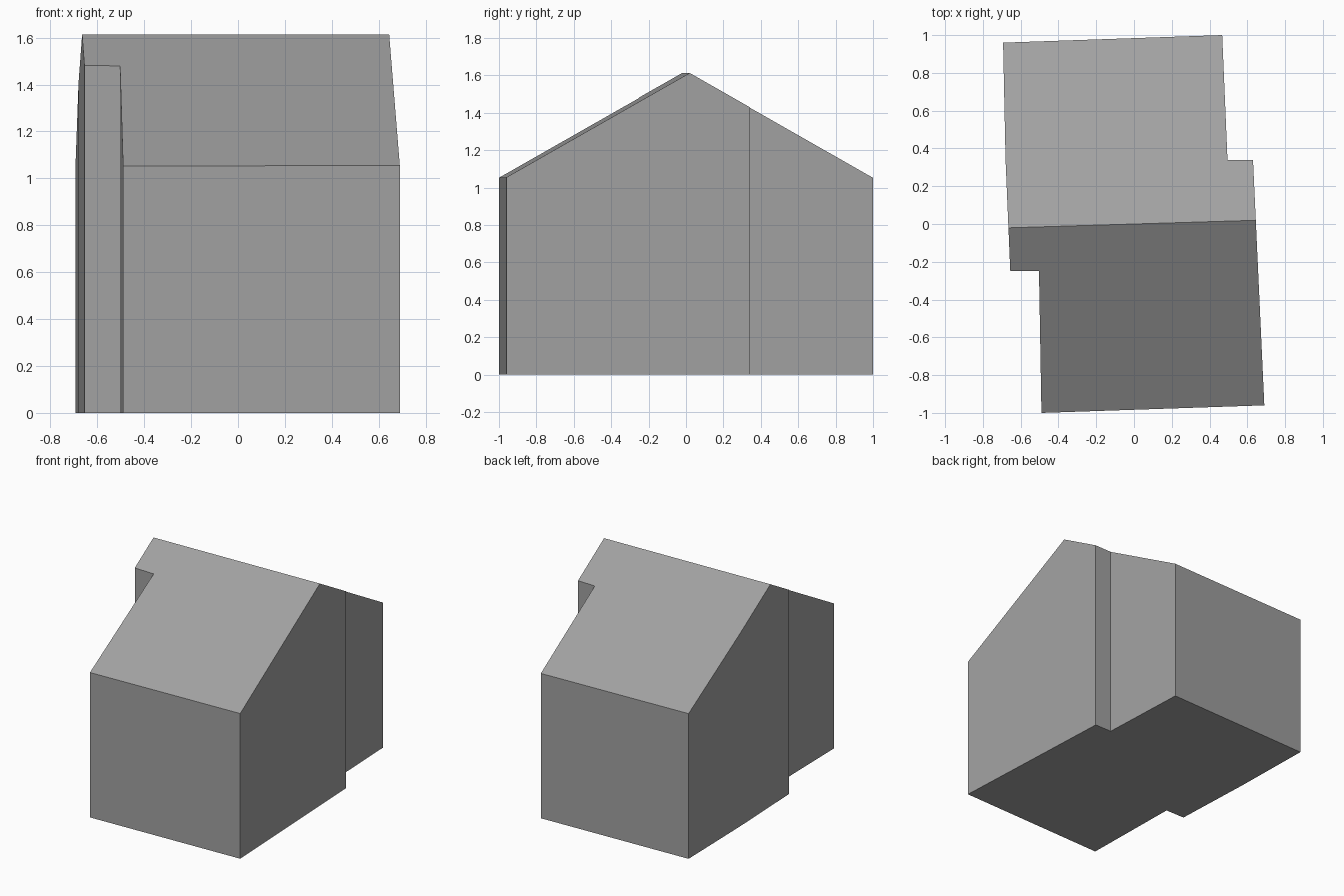
import bpy
import bmesh
from mathutils import Vector

cube = bpy.data.objects.get("Cube")
if cube:
    bpy.data.objects.remove(cube, do_unlink=True)

EAVES, RIDGE = 1.055, 1.613

# Plain grey for the whole building
grey = bpy.data.materials.new("plain grey")
grey.use_nodes = True
colour = (0.36, 0.36, 0.36, 1)
grey.diffuse_color = colour
bsdf = next(n for n in grey.node_tree.nodes if n.type == 'BSDF_PRINCIPLED')
bsdf.inputs["Base Color"].default_value = colour

# Stepped footprint, counter-clockwise from the front right corner
footprint = [(-0.49, -1.0), (0.69, -0.96), (0.63, 0.34), (0.495, 0.34),
             (0.467, 1.0), (-0.693, 0.96), (-0.68, 0.34),
             (-0.655, -0.25), (-0.503, -0.25)]

# Walls extruded up to the ridge height and beyond
bm = bmesh.new()
base = bm.faces.new([bm.verts.new((x, y, 0)) for x, y in footprint])
top = bmesh.ops.extrude_face_region(bm, geom=[base])["geom"]
for v in top:
    if isinstance(v, bmesh.types.BMVert):
        v.co.z = 2

# Two sloping cuts form the gabled roof
ridge_dir = Vector((1.31, 0.04, 0)).normalized()
across = Vector((-ridge_dir.y, ridge_dir.x, 0))
run = Vector((0.69, -0.96, 0)).dot(-across)
for side in (-1, 1):
    slope = across * side * run + Vector((0, 0, EAVES - RIDGE))
    normal = ridge_dir.cross(slope).normalized()
    if normal.z < 0:
        normal.negate()
    bmesh.ops.bisect_plane(bm, geom=bm.verts[:] + bm.edges[:] + bm.faces[:],
                           plane_co=(0, 0, RIDGE), plane_no=normal,
                           clear_outer=True)
    rim = [e for e in bm.edges if e.is_boundary]
    bmesh.ops.holes_fill(bm, edges=rim, sides=0)

# Clean up slivers at the eaves
bmesh.ops.remove_doubles(bm, verts=bm.verts[:], dist=0.004)
bmesh.ops.recalc_face_normals(bm, faces=bm.faces[:])

mesh = bpy.data.meshes.new("gabled_building")
bm.to_mesh(mesh)
bm.free()
mesh.materials.append(grey)
building = bpy.data.objects.new("gabled_building", mesh)
bpy.context.collection.objects.link(building)
